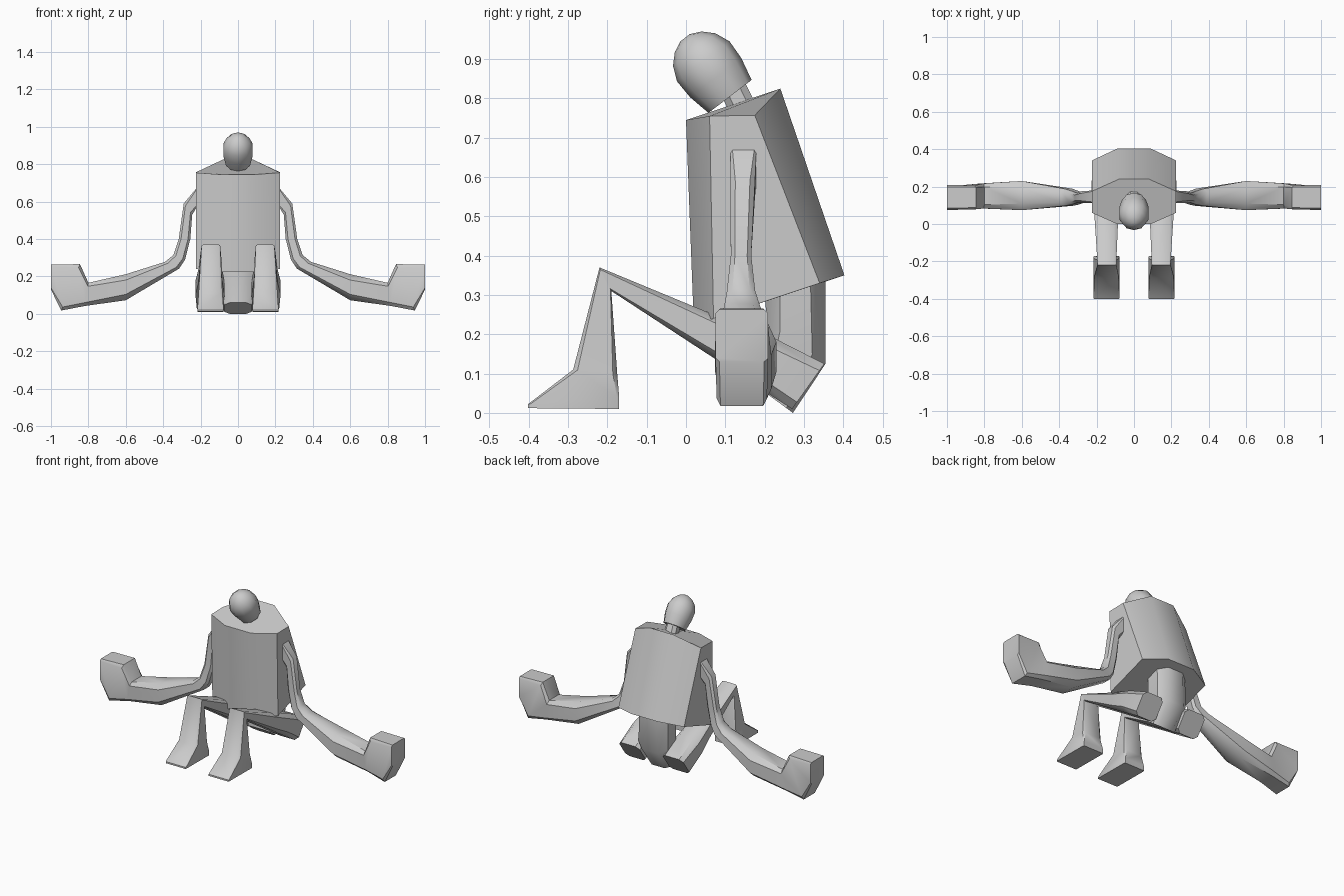
import bpy, bmesh, math
from mathutils import Vector

if "Cube" in bpy.data.objects:
    bpy.data.objects.remove(bpy.data.objects["Cube"])


def section(k):
    # Chamfered box section, or a 10-sided round one when k is 0
    if k:
        return [(1, k), (k, 1), (-k, 1), (-1, k), (-1, -k), (-k, -1), (k, -1), (1, -k)]
    return [(math.cos(t * math.pi / 5), math.sin(t * math.pi / 5)) for t in range(10)]


def skin(name, rings, mirror=False, angle=40):
    bm = bmesh.new()
    loops = [[bm.verts.new(p) for p in ring] for ring in rings]
    n = len(loops[0])
    for a, b in zip(loops, loops[1:]):
        for i in range(n):
            j = (i + 1) % n
            bm.faces.new((a[i], a[j], b[j], b[i]))
    bm.faces.new(loops[0])
    bm.faces.new(loops[-1])
    bmesh.ops.recalc_face_normals(bm, faces=bm.faces)
    me = bpy.data.meshes.new(name)
    bm.to_mesh(me)
    bm.free()
    ob = bpy.data.objects.new(name, me)
    bpy.context.collection.objects.link(ob)
    if mirror:
        ob.modifiers.new("Mirror", 'MIRROR')
    bpy.ops.object.select_all(action='DESELECT')
    bpy.context.view_layer.objects.active = ob
    ob.select_set(True)
    bpy.ops.object.shade_smooth_by_angle(angle=math.radians(angle))
    return ob


def limb(name, rings, plane, mirror=False, angle=40):
    # Each ring: two opposite outline points in the plane, then the
    # centre and half width across the plane, then the corner factor
    out = []
    for p, q, c, h, k in rings:
        p, q = Vector(p), Vector(q)
        pts = []
        for a, b in section(k):
            m = (p + q) / 2 + (p - q) / 2 * a
            w = c + h * b
            pts.append((w, m.x, m.y) if plane == 'YZ' else (m.x, w, m.y))
        out.append(pts)
    return skin(name, out, mirror, angle)


# Torso: sheared eight-sided block with sloping shoulders
def both_sides(half):
    return half + [(-x, y, z) for x, y, z in reversed(half)]


top = [(.09, 0, .745), (.225, .06, .755), (.225, .175, .757), (.08, .24, .825)]
bottom = [(.09, .02, .223), (.225, .07, .24), (.225, .34, .33), (.09, .403, .35)]
skin("torso", [both_sides(bottom), both_sides(top)], angle=50)

# Head: egg tilted forward, cut flat at the base
base, d, n = Vector((.112, .805)), Vector((.795, .607)), Vector((-.607, .795))
head = []
for h, r in [(0, .069), (.06, .082), (.112, .084), (.15, .068), (.175, .043), (.188, .015)]:
    c = base + n * h
    head.append((c + d * r, c - d * r, 0, r * .98, 0))
limb("head", head, 'YZ', angle=50)

# Neck
limb("neck", [((.14, .86), (.085, .82), 0, .035, .5),
              ((.195, .75), (.13, .72), 0, .04, .5)], 'YZ')

# Waist and pelvis
limb("pelvis", [((.355, .36), (.2, .32), 0, .1, .5),
                ((.355, .125), (.205, .23), 0, .1, .55),
                ((.272, .0), (.19, .06), 0, .075, .6)], 'YZ')

# Thighs
limb("thigh", [((-.22, .37), (-.19, .31), .145, .05, .8),
               ((.07, .25), (.07, .14), .148, .065, .65),
               ((.205, .2), (.16, .08), .15, .078, .6),
               ((.352, .125), (.27, .01), .15, .07, .7)], 'YZ', True)

# Shins with wedge feet
limb("shin_and_foot", [((-.22, .37), (-.19, .31), .145, .05, .85),
                       ((-.287, .11), (-.175, .1), .147, .064, .8),
                       ((-.402, .022), (-.17, .04), .147, .07, .95),
                       ((-.402, .012), (-.17, .01), .147, .07, .95)], 'YZ', True)

# Arms ending in blocky fists
limb("arm", [((.222, .672), (.215, .58), .146, .033, .85),
             ((.29, .59), (.245, .53), .144, .031, .6),
             ((.317, .4), (.255, .4), .14, .026, .6),
             ((.345, .315), (.283, .29), .14, .036, .6),
             ((.39, .278), (.315, .242), .143, .046, .6),
             ((.6, .212), (.6, .073), .152, .078, .55),
             ((.8, .166), (.82, .042), .15, .067, .7),
             ((.845, .266), (.945, .018), .142, .064, .85),
             ((1, .263), (1, .13), .142, .067, .85)], 'XZ', True)
